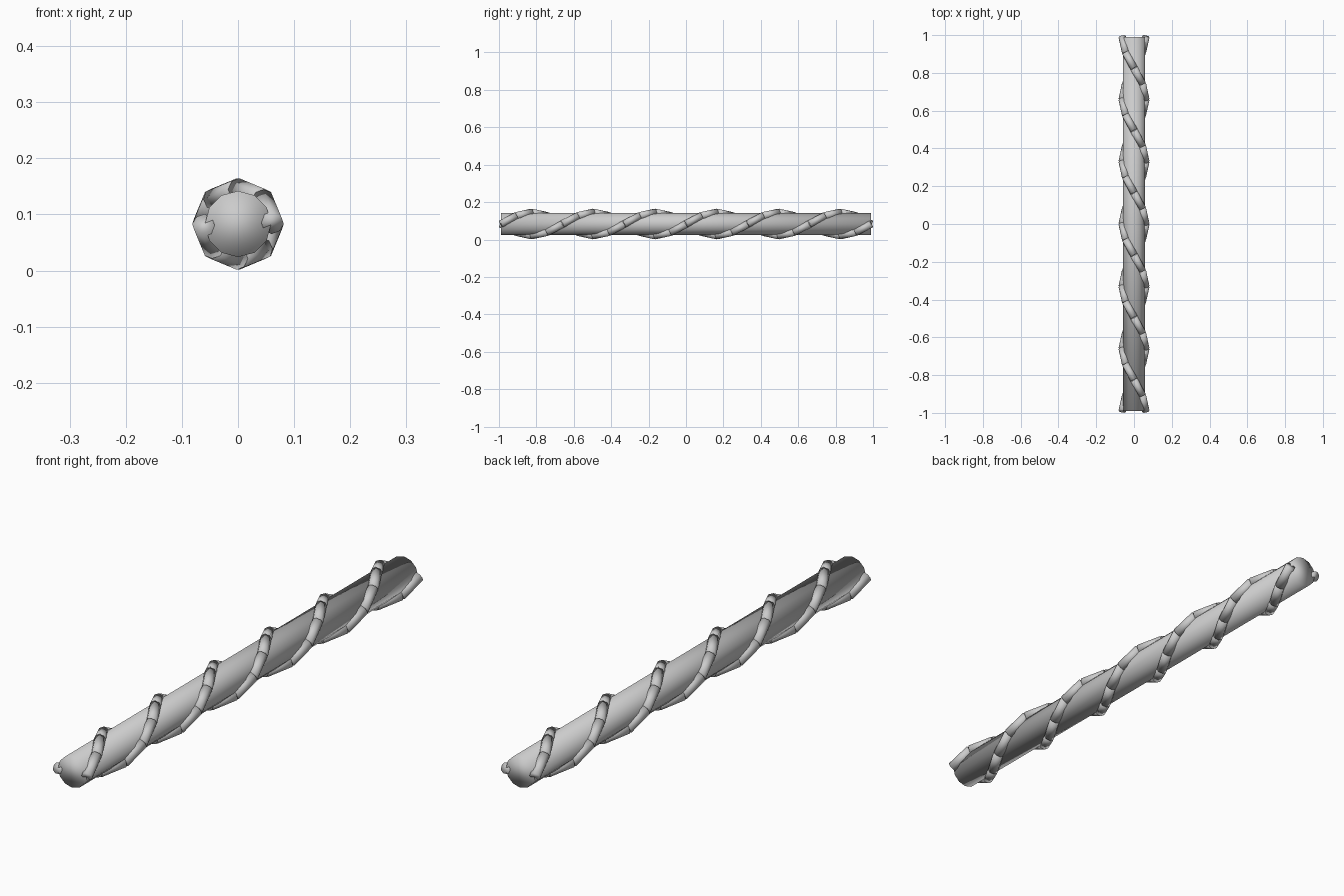
import bpy
import math
from mathutils import Vector

old = bpy.data.objects.get("Cube")
if old:
    bpy.data.objects.remove(old, do_unlink=True)

AXIS_Z = 0.083      # height of the rod's axis
HALF = 0.99         # half length of rod and strands
HELIX_R = 0.062     # strand centre line radius
STRAND_R = 0.02
TURNS, STEPS = 3, 8

grey = bpy.data.materials.new("light grey")
grey.use_nodes = True
colour = (0.6, 0.6, 0.6, 1)
grey.diffuse_color = colour
grey.node_tree.nodes["Principled BSDF"].inputs["Base Color"].default_value = colour


def cylinder_between(name, a, b, radius, sides):
    """Smooth capped cylinder running from a to b."""
    d = b - a
    bpy.ops.mesh.primitive_cylinder_add(
        vertices=sides, radius=radius, depth=d.length, location=(a + b) / 2,
        rotation=d.to_track_quat("Z", "Y").to_euler())
    obj = bpy.context.object
    obj.name = name
    obj.data.materials.append(grey)
    bpy.ops.object.shade_smooth()
    return obj


def helix_point(i, phase):
    angle = phase + 2 * math.pi * i / STEPS
    y = -HALF + 2 * HALF * i / (TURNS * STEPS)
    return Vector((HELIX_R * math.cos(angle), y,
                   AXIS_Z + HELIX_R * math.sin(angle)))


# Central rod
cylinder_between("rod", Vector((0, -HALF, AXIS_Z)), Vector((0, HALF, AXIS_Z)),
                 0.059, 12)

# Two strands wound around the rod, each a chain of short straight pieces
for name, phase in (("left_strand", 0), ("right_strand", math.pi)):
    pieces = [cylinder_between(name, helix_point(i, phase),
                               helix_point(i + 1, phase), STRAND_R, 8)
              for i in range(TURNS * STEPS)]
    bpy.ops.object.select_all(action="DESELECT")
    for piece in pieces:
        piece.select_set(True)
    bpy.context.view_layer.objects.active = pieces[0]
    bpy.ops.object.join()
    bpy.context.object.name = name
